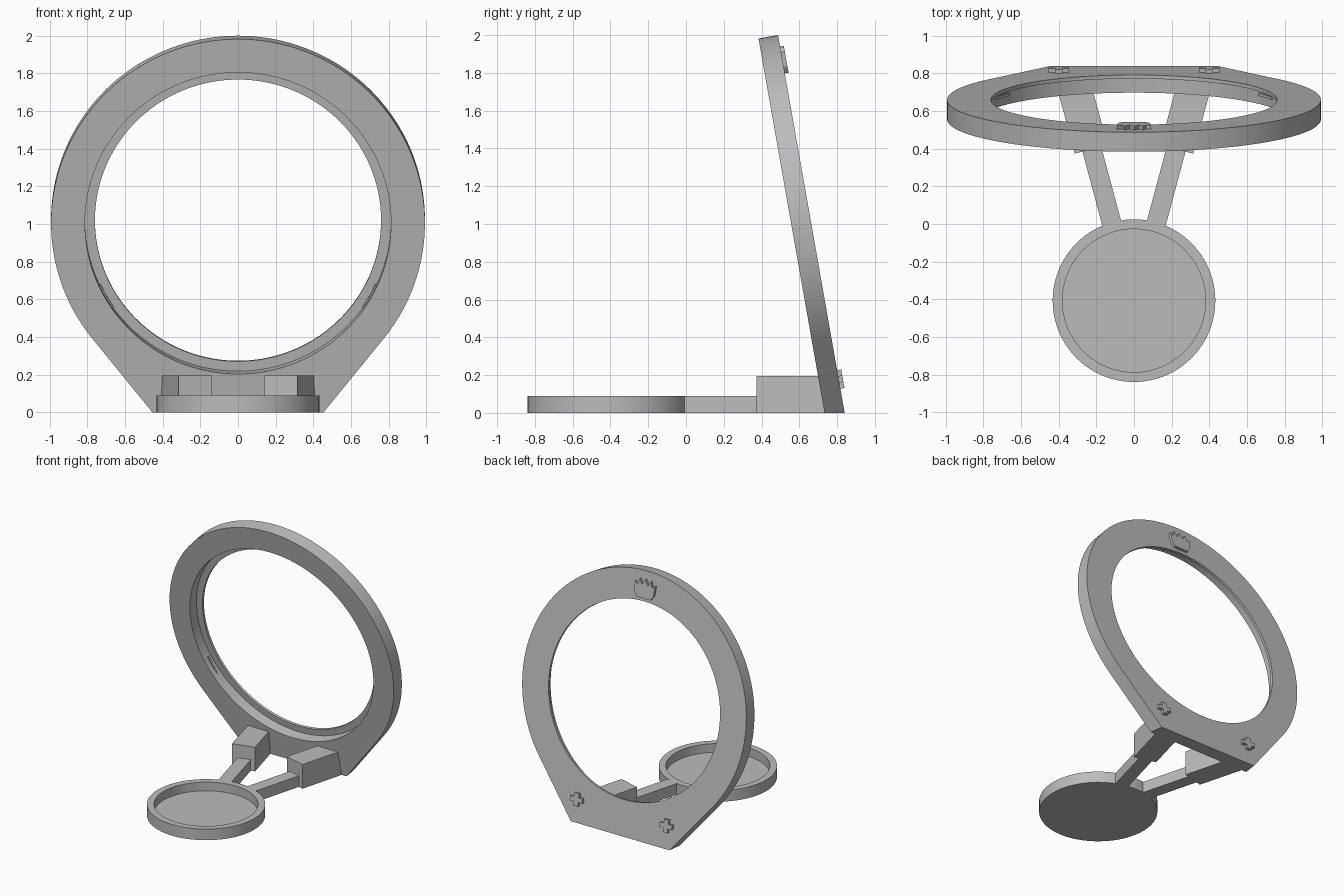
import bpy, bmesh
from math import sin, cos, pi, radians, atan2, acos, hypot
from mathutils import Matrix, Vector

cube = bpy.data.objects.get("Cube")
if cube:
    bpy.data.objects.remove(cube)

grey = bpy.data.materials.new("plain_grey")
grey.use_nodes = True
grey.diffuse_color = (0.5, 0.5, 0.5, 1)
grey.node_tree.nodes["Principled BSDF"].inputs["Base Color"].default_value = (0.5, 0.5, 0.5, 1)

TILT = radians(10)
THICK = 0.105
R_OUT, R_SEAT, R_HOLE = 0.993, 0.813, 0.76
CENTRE = 1.038
# Frame space: x across, y up the tilted plate, z out of its back
FRAME = Matrix(((1, 0, 0, 0),
                (0, -sin(TILT), cos(TILT), 0.84),
                (0, cos(TILT), sin(TILT), 0),
                (0, 0, 0, 1)))


def finish(name, bm, matrix=None):
    if matrix:
        bm.transform(matrix)
    bmesh.ops.recalc_face_normals(bm, faces=bm.faces)
    mesh = bpy.data.meshes.new(name)
    bm.to_mesh(mesh)
    bm.free()
    mesh.materials.append(grey)
    ob = bpy.data.objects.new(name, mesh)
    bpy.context.collection.objects.link(ob)
    bpy.ops.object.select_all(action="DESELECT")
    ob.select_set(True)
    bpy.context.view_layer.objects.active = ob
    bpy.ops.object.shade_smooth_by_angle(angle=radians(30))
    return ob


def bridge(bm, loops, closed=False):
    """Join equal-length point loops with quads."""
    rows = [[bm.verts.new(p) for p in loop] for loop in loops]
    pairs = list(zip(rows, rows[1:])) + ([(rows[-1], rows[0])] if closed else [])
    for a, b in pairs:
        for i in range(len(a)):
            j = (i + 1) % len(a)
            bm.faces.new((a[i], a[j], b[j], b[i]))
    return rows


def prism(name, points, z0, z1, matrix=None):
    bm = bmesh.new()
    rows = bridge(bm, [[(x, y, z) for x, y in points] for z in (z0, z1)])
    for row in rows:
        bm.faces.new(row)
    return finish(name, bm, matrix)


# Tilted ring frame: round outline with tangent sides running to a flat foot
foot_x = 0.44
tangent = atan2(-CENTRE, foot_x) + acos(R_OUT / hypot(foot_x, CENTRE))
steps = 110
outline = []
for i in range(steps + 1):
    a = tangent + (pi - 2 * tangent) * i / steps
    outline.append(Vector((R_OUT * cos(a), CENTRE + R_OUT * sin(a))))
right, left = outline[0].copy(), outline[-1].copy()
drop = (Vector((foot_x, 0)) - right) * 1.08
foot_r = right + drop
foot_l = Vector((-foot_r.x, foot_r.y))
for a, b, n in ((left, foot_l, 8), (foot_l, foot_r, 18), (foot_r, right, 8)):
    outline += [a.lerp(b, i / n) for i in range(1, n + (b != right))]


def circle_like(r, z):
    angles = [atan2(p.y - CENTRE, p.x) for p in outline]
    return [(r * cos(a), CENTRE + r * sin(a), z) for a in angles]


bm = bmesh.new()
bridge(bm, [[(p.x, p.y, 0) for p in outline],
            [(p.x, p.y, -THICK) for p in outline],
            circle_like(R_SEAT, -THICK), circle_like(R_SEAT, -0.02),
            circle_like(R_HOLE, -0.02), circle_like(R_HOLE, 0)], closed=True)
bm.transform(FRAME)
cut = bmesh.ops.bisect_plane(bm, geom=bm.verts[:] + bm.edges[:] + bm.faces[:],
                             plane_co=(0, 0, 0), plane_no=(0, 0, 1), clear_inner=True)
rim = [e for e in cut["geom_cut"] if isinstance(e, bmesh.types.BMEdge)]
bmesh.ops.holes_fill(bm, edges=rim, sides=0)
finish("ring_frame", bm)

# Slim retaining tabs inside the seat
for k, name in enumerate(("top_tab", "left_tab", "right_tab")):
    mid = radians(90 + 120 * k)
    arc = [mid + radians(5) * (i / 5 - 1) for i in range(11)]
    pts = [((R_SEAT + 0.003) * cos(a), CENTRE + (R_SEAT + 0.003) * sin(a)) for a in arc]
    pts += [((R_SEAT - 0.008) * cos(a), CENTRE + (R_SEAT - 0.008) * sin(a)) for a in arc[::-1]]
    prism(name, pts, -0.06, -0.045, FRAME)

# Shallow round tray
bm = bmesh.new()
rings = [[(r * cos(2 * pi * i / 96), r * sin(2 * pi * i / 96) - 0.407, z) for i in range(96)]
         for r, z in ((0.432, 0), (0.432, 0.09), (0.38, 0.09), (0.38, 0.02))]
rows = bridge(bm, rings)
bm.faces.new(rows[0])
bm.faces.new(rows[-1])
finish("tray", bm)


# Splayed arms and the socket blocks that join them to the frame
def beam(name, side, x, y, length, width, height):
    along = Vector((sin(radians(15)), cos(radians(15))))
    across = Vector((along.y, -along.x)) * width / 2
    start = Vector((x, y))
    end = start + along * length
    pts = [start - across, start + across, end + across, end - across]
    prism(name, [(side * p.x, p.y) for p in pts], 0, height)


for side, word in ((1, "left"), (-1, "right")):
    beam(word + "_arm", side, 0.112, -0.02, 0.6, 0.103, 0.089)
    beam(word + "_socket", side, 0.228, 0.397, 0.38, 0.18, 0.195)

# Raised ornaments on the back: a toothed crest and two small crosses
crest = [(-0.06, 1.825), (0.06, 1.825), (0.085, 1.86), (0.09, 1.94), (0.065, 1.92),
         (0.05, 1.965), (0.025, 1.925), (0, 1.97), (-0.025, 1.925),
         (-0.05, 1.965), (-0.065, 1.92), (-0.09, 1.94), (-0.085, 1.86)]
prism("top_crest", crest, -0.005, 0.02, FRAME)
for side, word in ((1, "left"), (-1, "right")):
    for part, w, h in (("bar", 0.055, 0.018), ("post", 0.02, 0.05)):
        cx, cy = side * 0.4, 0.18
        pts = [(cx - w, cy - h), (cx + w, cy - h), (cx + w, cy + h), (cx - w, cy + h)]
        prism(word + "_cross_" + part, pts, -0.005, 0.022, FRAME)
